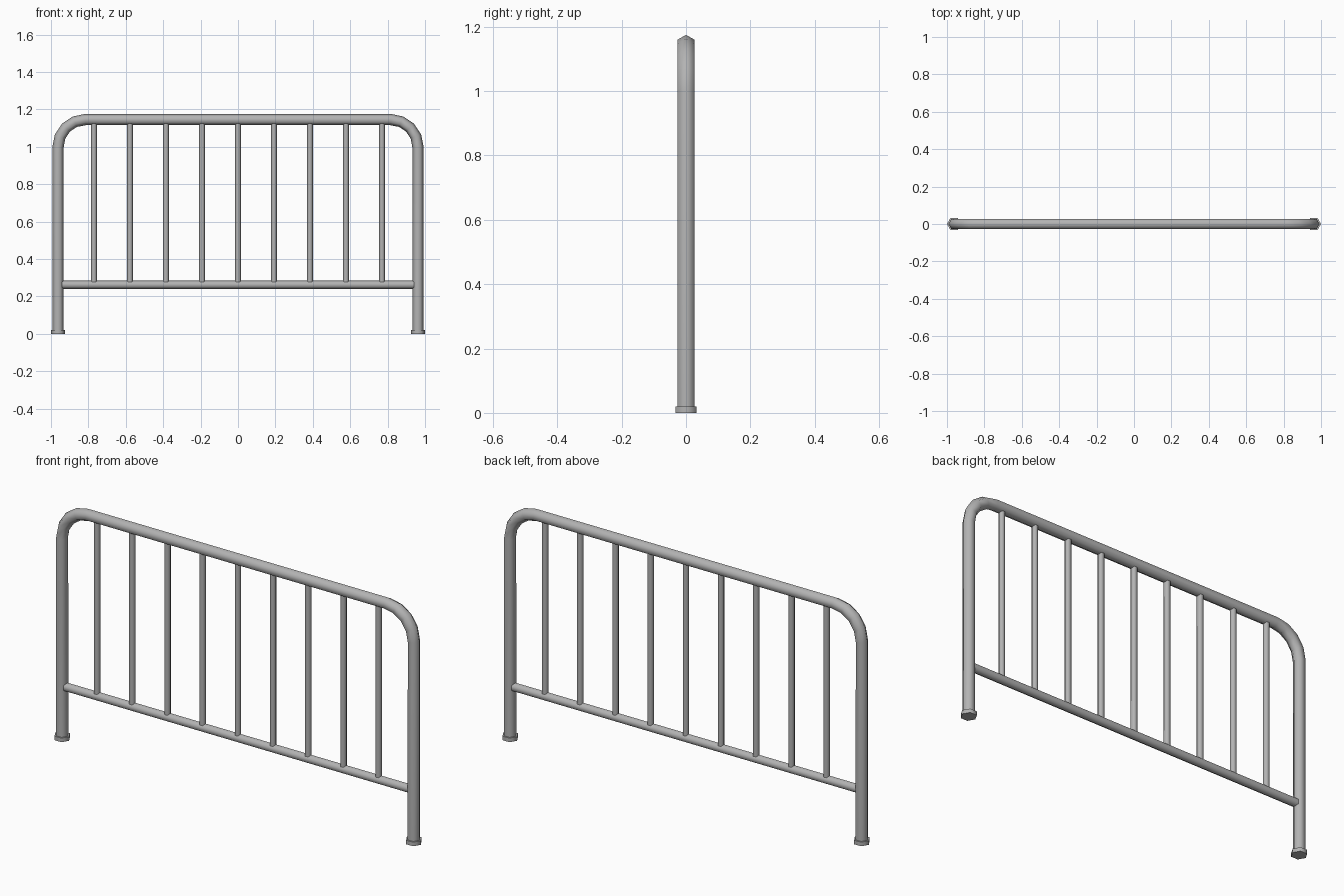
import bpy, bmesh, math
from mathutils import Vector

cube = bpy.data.objects.get("Cube")
if cube:
    bpy.data.objects.remove(cube, do_unlink=True)

# Single painted-metal colour
metal = bpy.data.materials.new("grey_metal")
metal.use_nodes = True
GREY = (0.45, 0.45, 0.45, 1)
metal.diffuse_color = GREY
metal.node_tree.nodes["Principled BSDF"].inputs["Base Color"].default_value = GREY

SIDES = 6


def tube(name, path, radius):
    """Sweep a capped hexagon along a path of (x, z) points, one corner in the path's plane."""
    pts = [Vector((x, 0, z)) for x, z in path]
    bm = bmesh.new()
    rings = []
    for i, p in enumerate(pts):
        ahead = (pts[min(i + 1, len(pts) - 1)] - p).normalized()
        behind = (p - pts[max(i - 1, 0)]).normalized()
        tangent = (ahead + behind).normalized()
        across = Vector((0, 1, 0))
        outward = across.cross(tangent)
        ring = []
        for k in range(SIDES):
            a = math.tau * k / SIDES
            ring.append(bm.verts.new(p + radius * (outward * math.cos(a) + across * math.sin(a))))
        rings.append(ring)
    for low, high in zip(rings, rings[1:]):
        for k in range(SIDES):
            n = (k + 1) % SIDES
            bm.faces.new((low[k], low[n], high[n], high[k]))
    bm.faces.new(rings[0])
    bm.faces.new(rings[-1])
    bmesh.ops.recalc_face_normals(bm, faces=bm.faces)
    mesh = bpy.data.meshes.new(name)
    bm.to_mesh(mesh)
    bm.free()
    mesh.materials.append(metal)
    obj = bpy.data.objects.new(name, mesh)
    bpy.context.collection.objects.link(obj)
    bpy.ops.object.select_all(action='DESELECT')
    obj.select_set(True)
    bpy.context.view_layer.objects.active = obj
    bpy.ops.object.shade_smooth_by_angle(angle=math.radians(65))
    return obj


POST_X, TOP_Z, BEND, BEND_STEPS = 0.962, 1.145, 0.145, 4

# Outer frame: two posts and the top rail as one bent tube
right_half = [(-POST_X, 0.01)]
for i in range(BEND_STEPS + 1):
    a = math.pi / 2 * i / BEND_STEPS
    right_half.append((-POST_X + BEND * (1 - math.cos(a)), TOP_Z - BEND * (1 - math.sin(a))))
left_half = [(-x, z) for x, z in reversed(right_half)]
tube("bent_frame", right_half + left_half, 0.03)

# Lower rail between the posts
tube("lower_rail", [(-0.942, 0.262), (0.942, 0.262)], 0.0225)

# Upright bars
for i in range(9):
    x = (i - 4) * 0.1925
    tube(f"upright_bar_{i + 1}", [(x, 0.273), (x, 1.125)], 0.016)

# Feet
for side, x in (("right", -POST_X), ("left", POST_X)):
    tube(f"{side}_foot", [(x, 0), (x, 0.02)], 0.038)
